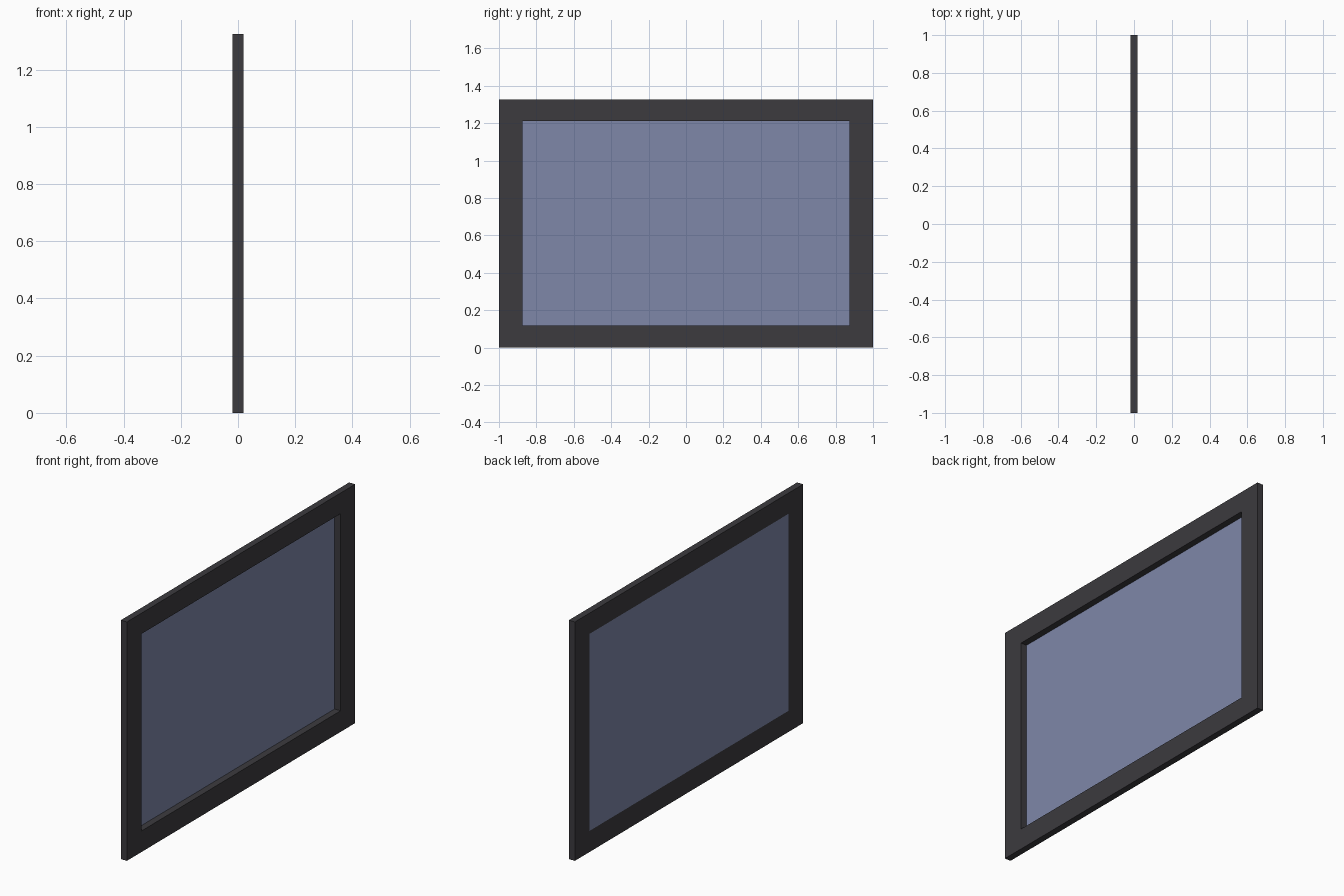
import bpy, bmesh

cube = bpy.data.objects.get("Cube")
if cube:
    bpy.data.objects.remove(cube, do_unlink=True)

HALF_T = 0.0185            # half thickness of the frame
HEIGHT = 1.325
OUTER = (-1.0, 1.0, 0.0, HEIGHT)       # y0, y1, z0, z1
INNER = (-0.873, 0.873, 0.117, 1.21)


def material(name, color):
    m = bpy.data.materials.new(name)
    m.use_nodes = True
    m.diffuse_color = (*color, 1)
    bsdf = next(n for n in m.node_tree.nodes if n.type == 'BSDF_PRINCIPLED')
    bsdf.inputs["Base Color"].default_value = (*color, 1)
    return m


def make_object(name, bm, mat):
    mesh = bpy.data.meshes.new(name)
    bmesh.ops.recalc_face_normals(bm, faces=bm.faces)
    bm.to_mesh(mesh)
    bm.free()
    mesh.materials.append(mat)
    obj = bpy.data.objects.new(name, mesh)
    bpy.context.collection.objects.link(obj)
    return obj


def rectangle(bm, bounds, x):
    y0, y1, z0, z1 = bounds
    return [bm.verts.new((x, y, z)) for y, z in ((y0, z0), (y1, z0), (y1, z1), (y0, z1))]


charcoal = material("charcoal", (0.045, 0.043, 0.049))
blue_glass = material("blue_glass", (0.209, 0.242, 0.395))

# Mitred frame: four loops bridged into a closed rectangular ring
bm = bmesh.new()
loops = [rectangle(bm, b, x) for b, x in
         ((OUTER, HALF_T), (INNER, HALF_T), (INNER, -HALF_T), (OUTER, -HALF_T))]
for a, b in zip(loops, loops[1:] + loops[:1]):
    for i in range(4):
        j = (i + 1) % 4
        bm.faces.new((a[i], a[j], b[j], b[i]))
make_object("window_frame", bm, charcoal)

# Single pane set at the left-hand face of the frame
bm = bmesh.new()
bm.faces.new(rectangle(bm, INNER, -HALF_T))
make_object("glass_pane", bm, blue_glass)
